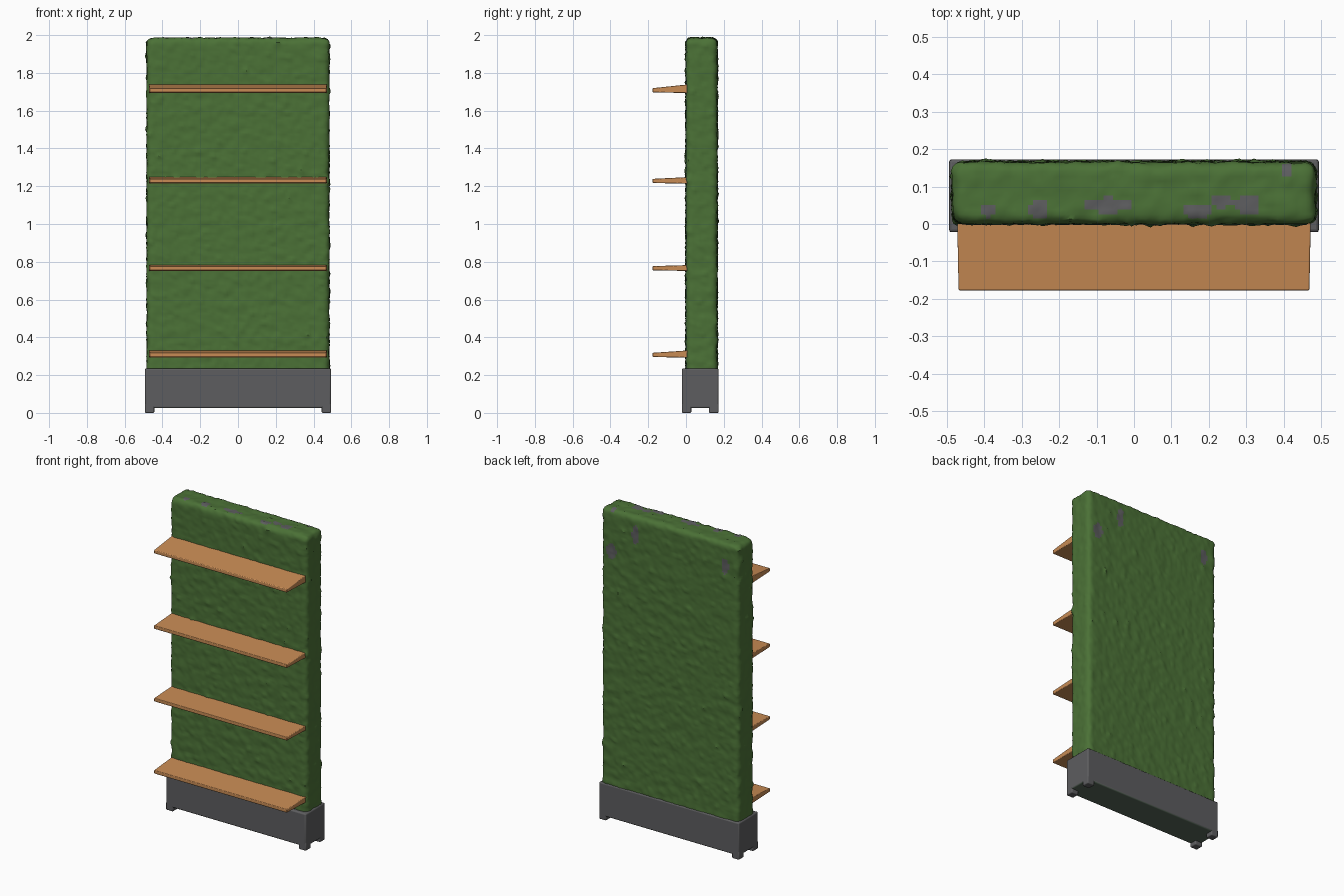
import bpy
import bmesh
from mathutils import Vector, noise

old = bpy.data.objects.get("Cube")
if old:
    bpy.data.objects.remove(old)


def material(name, rgb):
    m = bpy.data.materials.new(name)
    m.use_nodes = True
    m.diffuse_color = (*rgb, 1)
    m.node_tree.nodes["Principled BSDF"].inputs["Base Color"].default_value = (*rgb, 1)
    return m


GREEN = material("leaf green", (0.07, 0.165, 0.037))
GREY = material("planter grey", (0.11, 0.11, 0.115))
WOOD = material("warm wood", (0.58, 0.26, 0.09))
UNDER = material("underside green grey", (0.09, 0.13, 0.095))


def box_mesh(lo, hi):
    bm = bmesh.new()
    bmesh.ops.create_cube(bm, size=1)
    lo, hi = Vector(lo), Vector(hi)
    for v in bm.verts:
        v.co = Vector([lo[i] + (v.co[i] + 0.5) * (hi[i] - lo[i]) for i in range(3)])
    return bm


def finish(bm, name, *mats, bevel=0):
    bmesh.ops.recalc_face_normals(bm, faces=bm.faces)
    me = bpy.data.meshes.new(name)
    bm.to_mesh(me)
    bm.free()
    for m in mats:
        me.materials.append(m)
    ob = bpy.data.objects.new(name, me)
    bpy.context.collection.objects.link(ob)
    if bevel:
        mod = ob.modifiers.new("rounded edges", "BEVEL")
        mod.width = bevel
        mod.segments = 3
    bpy.ops.object.select_all(action="DESELECT")
    ob.select_set(True)
    bpy.context.view_layer.objects.active = ob
    bpy.ops.object.shade_smooth_by_angle(angle=0.7)
    return ob


# Planter trough with a tinted underside
bm = box_mesh((-0.493, -0.022, 0.025), (0.493, 0.172, 0.235))
for f in bm.faces:
    f.normal_update()
    f.material_index = int(f.normal.z < -0.5)
finish(bm, "planter_trough", GREY, UNDER, bevel=0.008)

# Corner feet
for side, x in (("right", -0.468), ("left", 0.468)):
    for end, y in (("front", 0.003), ("back", 0.147)):
        bm = box_mesh((x - 0.025, y - 0.025, 0), (x + 0.025, y + 0.025, 0.05))
        finish(bm, f"{end}_{side}_foot", GREY, bevel=0.006)

# Hedge wall: finely gridded box, rounded and roughened
LO, HI, R = Vector((-0.483, 0, 0.2)), Vector((0.483, 0.165, 1.985)), 0.03
bm = box_mesh(LO, HI)
for axis in range(3):
    count = round((HI[axis] - LO[axis]) / 0.0125)
    normal = Vector([float(i == axis) for i in range(3)])
    for k in range(1, count):
        geom = bm.verts[:] + bm.edges[:] + bm.faces[:]
        bmesh.ops.bisect_plane(bm, geom=geom, plane_no=normal,
                               plane_co=LO + (HI - LO) * (k / count))
for v in bm.verts:
    core = Vector([min(max(v.co[i], LO[i] + R), HI[i] - R) for i in range(3)])
    out = (v.co - core).normalized()
    p = core + out * R
    lumps = noise.noise(p * 22) * 0.004 + noise.noise(p * 55) * 0.003
    tufts = max(0, noise.noise(p * 35 + Vector((7, 3, 1))) - 0.3) * 0.016
    v.co = p + out * (lumps + tufts)

# Bare grey patches: (u, v, radius u, radius v) on the top and on the back
top_spots = [(-0.39, 0.035, 0.02, 0.018), (-0.255, 0.04, 0.025, 0.028),
             (-0.07, 0.05, 0.065, 0.02), (0.17, 0.035, 0.04, 0.02),
             (0.235, 0.06, 0.03, 0.018), (0.305, 0.05, 0.03, 0.028),
             (0.41, 0.145, 0.016, 0.016)]
back_spots = [(0.41, 1.72, 0.035, 0.05), (0.24, 1.87, 0.025, 0.06),
              (-0.39, 1.84, 0.025, 0.05)]


def in_spots(u, v, spots):
    return any(((u - a) / ru) ** 2 + ((v - b) / rv) ** 2 < 1 for a, b, ru, rv in spots)


for f in bm.faces:
    c = f.calc_center_median()
    bare = (c.z > HI.z - R and in_spots(c.x, c.y, top_spots)
            or c.y > HI.y - R / 2 and in_spots(c.x, c.z, back_spots))
    f.material_index = int(bare)
hedge = finish(bm, "hedge_wall", GREEN, GREY)
hedge.data.shade_smooth()

# Shelves: wedge profile extruded along the width (front z, back top rise)
shelves = [("bottom", 0.296, 0.012), ("lower", 0.755, 0.004),
           ("upper", 1.217, 0.008), ("top", 1.697, 0.02)]
for label, z, rise in shelves:
    profile = [(-0.177, z), (-0.177, z + 0.022), (0.03, z + 0.024 + rise), (0.03, z - 0.004)]
    bm = bmesh.new()
    ring = [bm.verts.new((-0.472 + 0.004 * (y < 0), y, h)) for y, h in profile]
    face = bm.faces.new(ring)
    ext = bmesh.ops.extrude_face_region(bm, geom=[face])
    for v in ext["geom"]:
        if isinstance(v, bmesh.types.BMVert):
            v.co.x = -v.co.x
    finish(bm, f"{label}_shelf", WOOD, bevel=0.004)
